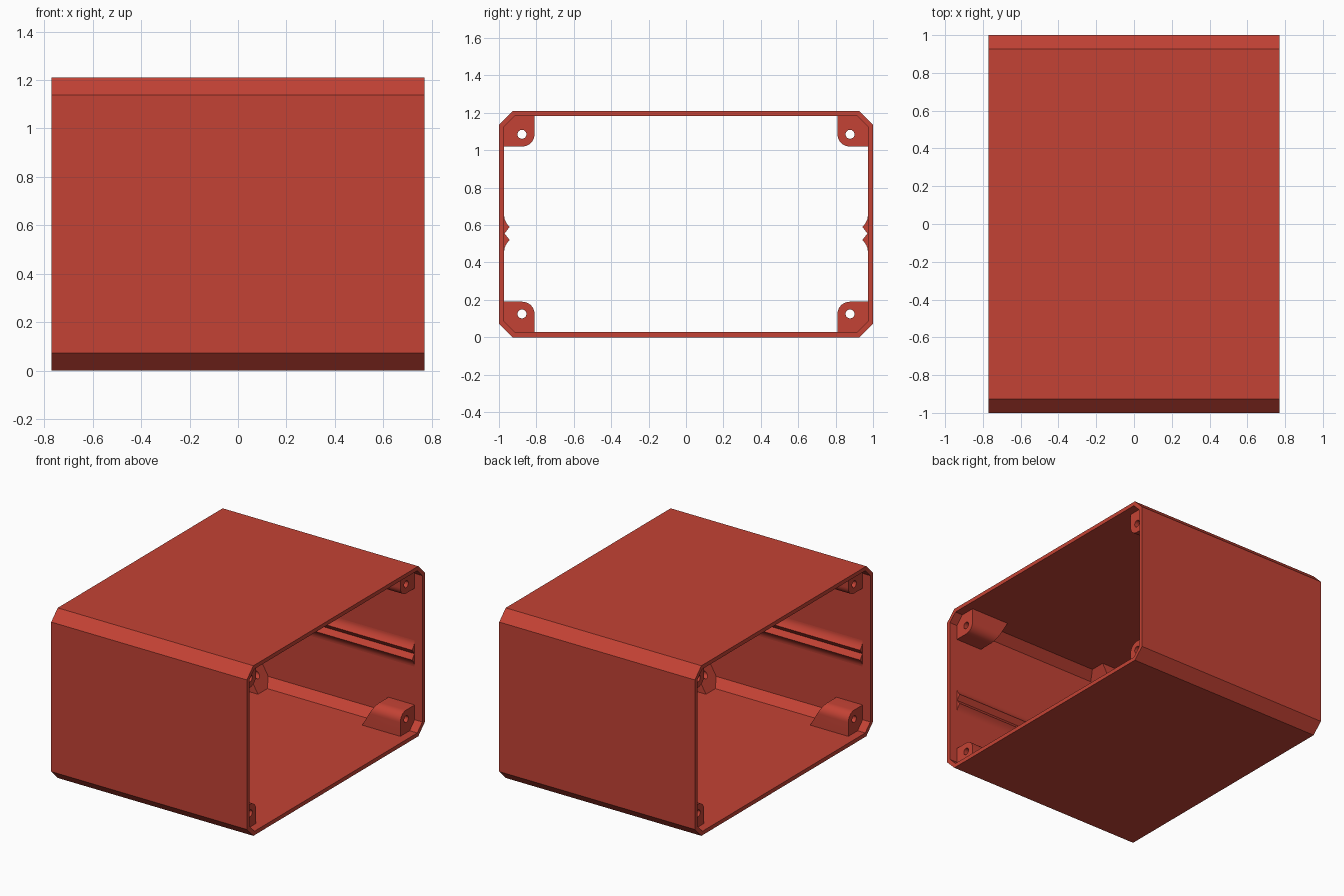
import bpy, bmesh, math

cube = bpy.data.objects.get("Cube")
if cube:
    bpy.data.objects.remove(cube, do_unlink=True)

red = bpy.data.materials.new("brick red")
red.use_nodes = True
red.diffuse_color = (0.55, 0.055, 0.035, 1)
red.node_tree.nodes["Principled BSDF"].inputs["Base Color"].default_value = red.diffuse_color

# Main sizes, measured from the middle of the enclosure
HALF_X, HALF_Y, HALF_Z = 0.77, 1.0, 0.605
CHAMFER, WALL = 0.073, 0.028
RECESS_X = 0.71          # where bosses and rails stop, inside the open ends


def octagon(inset):
    """Chamfered rectangle in (y, z), offset inwards by a wall thickness."""
    y, z = HALF_Y - inset, HALF_Z - inset
    c = CHAMFER - inset * (2 - math.sqrt(2))
    return [(y, z - c), (y - c, z), (c - y, z), (-y, z - c),
            (-y, c - z), (c - y, -z), (y - c, -z), (y, c - z)]


def arc(cy, cz, r, start, end, steps):
    angles = [math.radians(start + (end - start) * i / steps) for i in range(steps + 1)]
    return [(cy + r * math.cos(a), cz + r * math.sin(a)) for a in angles]


def prism(name, rings, start, end, mirror=()):
    """Extrude (y, z) rings along x; start and end give x for each point."""
    bm = bmesh.new()
    caps = ([], [])
    for ring in rings:
        loops = [[bm.verts.new((fx(y, z), y, z)) for y, z in ring] for fx in (start, end)]
        n = len(ring)
        for i in range(n):
            j = (i + 1) % n
            bm.faces.new((loops[0][i], loops[0][j], loops[1][j], loops[1][i]))
        for cap, loop in zip(caps, loops):
            cap.extend(bm.edges.get((loop[i], loop[(i + 1) % n])) for i in range(n))
    for cap in caps:
        bmesh.ops.triangle_fill(bm, edges=cap, use_beauty=True)
    bmesh.ops.recalc_face_normals(bm, faces=bm.faces)
    for f in bm.faces:
        f.smooth = True
    mesh = bpy.data.meshes.new(name)
    bm.to_mesh(mesh)
    bm.free()
    mesh.set_sharp_from_angle(angle=math.radians(30))
    mesh.materials.append(red)
    obj = bpy.data.objects.new(name, mesh)
    bpy.context.collection.objects.link(obj)
    obj.location.z = HALF_Z
    if mirror:
        mod = obj.modifiers.new("mirror", 'MIRROR')
        mod.use_axis = mirror
        mod.use_mirror_merge = False
    return obj


# Open-ended sleeve with chamfered long edges
prism("enclosure_shell", [octagon(0), octagon(WALL)],
      lambda y, z: -HALF_X, lambda y, z: HALF_X)

# Screw bosses in all eight corners, sloping back to the floor and ceiling
buried = octagon(WALL - 0.006)
boss_y, boss_z, radius = 0.81, 0.415, 0.065
ceiling = HALF_Z - WALL
boss_outline = [buried[0], buried[1], (boss_y, buried[1][1])]
boss_outline += arc(boss_y + radius, boss_z + radius, radius, 180, 270, 8)
boss_outline += [(buried[0][0], boss_z)]
screw_hole = arc(0.877, HALF_Z - 0.125, 0.024, 0, 345, 23)
prism("screw_bosses", [boss_outline, screw_hole],
      lambda y, z: 0.41 + (ceiling - z) * 0.577, lambda y, z: RECESS_X,
      mirror=(True, True, True))

# Grooved board rails along both side walls
rail_z, face_y, crest_y = 0.555 - HALF_Z, HALF_Y - WALL, 0.943
flare = []
for i in range(7):
    t = i / 6
    flare.append((face_y - (face_y - crest_y) * t ** 2, 0.094 - 0.059 * t))
rail = [(face_y + 0.008, 0.094)] + flare + [(face_y - 0.002, 0)]
rail += [(y, -z) for y, z in reversed(rail[:-1])]
prism("board_rails", [[(y, z + rail_z) for y, z in rail]],
      lambda y, z: -RECESS_X, lambda y, z: RECESS_X,
      mirror=(False, True, False))
